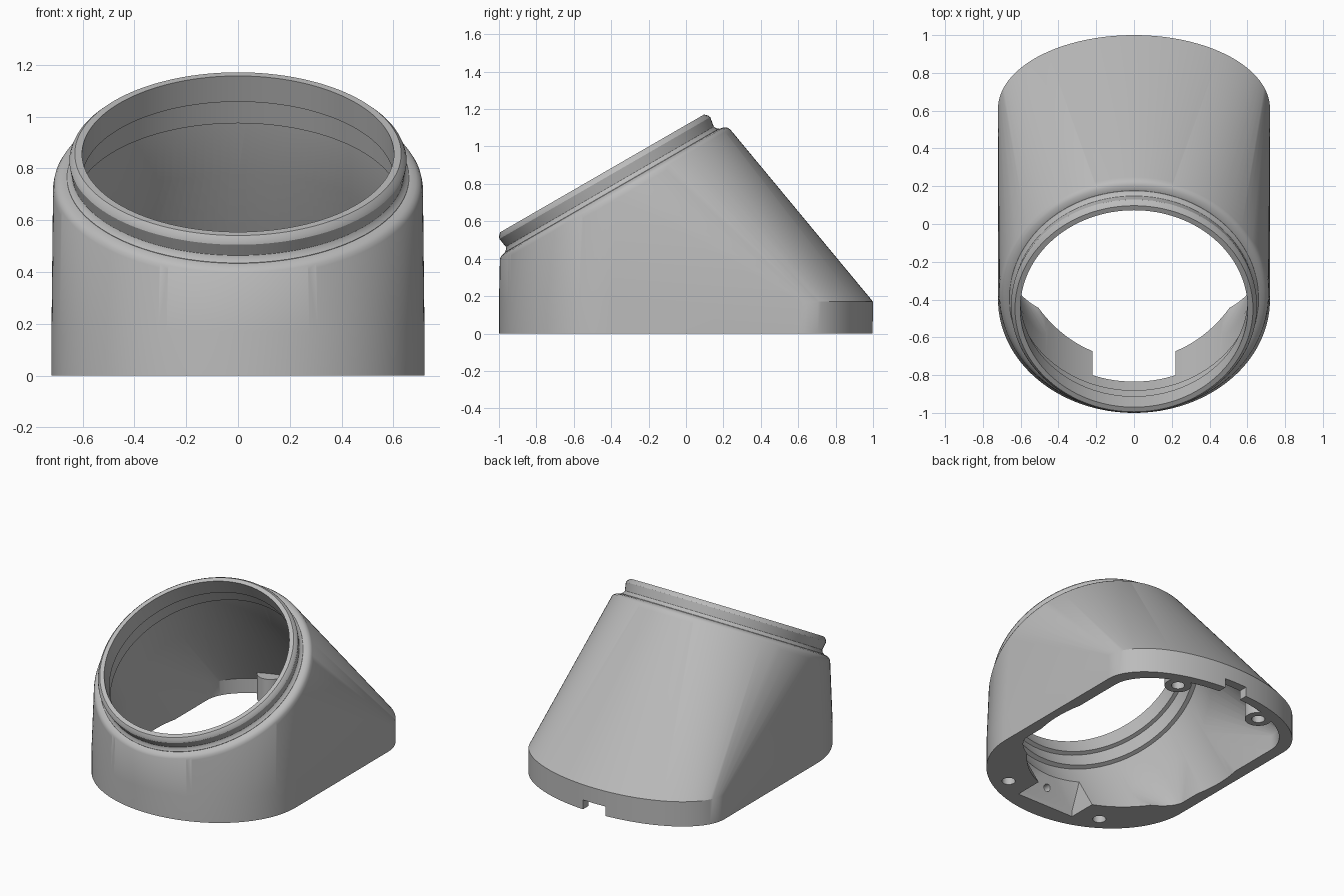
import bpy, bmesh, math
from mathutils import Vector, Matrix

old = bpy.data.objects.get("Cube")
if old:
    bpy.data.objects.remove(old, do_unlink=True)

grey = bpy.data.materials.new("matte grey")
grey.use_nodes = True
grey.diffuse_color = (0.5, 0.5, 0.5, 1)
grey.node_tree.nodes["Principled BSDF"].inputs["Base Color"].default_value = (0.5, 0.5, 0.5, 1)

# Frame of the tilted mouth: local z is the bore axis
MOUTH = Matrix.Translation((0, -0.445, 0.85)) @ Matrix.Rotation(math.radians(30), 4, 'X')
SEG = 128


def finish(name, bm):
    bmesh.ops.recalc_face_normals(bm, faces=bm.faces)
    mesh = bpy.data.meshes.new(name)
    bm.to_mesh(mesh)
    bm.free()
    mesh.materials.append(grey)
    obj = bpy.data.objects.new(name, mesh)
    bpy.context.collection.objects.link(obj)
    return obj


def mouth_circle(r, depth):
    return [MOUTH @ Vector((r * math.cos(t), r * math.sin(t), -depth))
            for t in (2 * math.pi * i / SEG for i in range(SEG))]


def base_outline(w, front_y, front_len, back_y, back_len, z):
    """Elliptical front and back joined by straight sides."""
    half = SEG // 2
    pts = []
    for i in range(half + 1):
        t = math.pi * i / half
        pts.append(Vector((w * math.cos(t), back_y + back_len * math.sin(t), z)))
        pts.append(Vector((w * math.cos(t), front_y - front_len * math.sin(t), z)))
    return pts


def hull(name, pts):
    bm = bmesh.new()
    for p in pts:
        bm.verts.new(p)
    res = bmesh.ops.convex_hull(bm, input=bm.verts)
    junk = set(res["geom_interior"]) | set(res["geom_unused"])
    bmesh.ops.delete(bm, geom=[v for v in junk if isinstance(v, bmesh.types.BMVert)], context='VERTS')
    bmesh.ops.dissolve_limit(bm, angle_limit=0.002, verts=bm.verts, edges=bm.edges)
    return finish(name, bm)


def lathe(name, profile):
    """Capped solid of revolution round the mouth axis from (radius, depth)."""
    bm = bmesh.new()
    rings = [[bm.verts.new(p) for p in mouth_circle(r, d)] for r, d in profile]
    for a, b in zip(rings, rings[1:]):
        for i in range(SEG):
            j = (i + 1) % SEG
            bm.faces.new((a[i], a[j], b[j], b[i]))
    bm.faces.new(rings[0])
    bm.faces.new(rings[-1])
    return finish(name, bm)


def cylinder(name, centre, r, depth, tilt=0):
    bm = bmesh.new()
    bmesh.ops.create_cone(bm, cap_ends=True, segments=32, radius1=r, radius2=r, depth=depth,
                          matrix=Matrix.Translation(centre) @ Matrix.Rotation(tilt, 4, 'X'))
    return finish(name, bm)


def box(name, lo, hi):
    lo, hi = Vector(lo), Vector(hi)
    bm = bmesh.new()
    bmesh.ops.create_cube(bm, size=1, matrix=Matrix.Translation((lo + hi) / 2)
                          @ Matrix.Diagonal((*(hi - lo), 1)))
    return finish(name, bm)


def combine(target, tool, operation):
    mod = target.modifiers.new("join", 'BOOLEAN')
    mod.object, mod.operation, mod.solver = tool, operation, 'EXACT'
    bpy.context.view_layer.objects.active = target
    bpy.ops.object.modifier_apply(modifier=mod.name)
    bpy.data.objects.remove(tool, do_unlink=True)


# Outer body: upright base band drawn up to a rounded, tilted shoulder
outer = [p for z in (0, 0.17) for p in base_outline(0.72, -0.4, 0.6, 0.61, 0.39, z)]
for r, d in ((0.714, 0.15), (0.71, 0.13), (0.702, 0.116), (0.688, 0.106), (0.665, 0.1)):
    outer += mouth_circle(r, d)
body = hull("housing", outer)

# Collar round the mouth, slightly undercut below its chamfered lip
combine(body, lathe("collar", [(0.63, -0.007), (0.645, 0.008), (0.651, 0.022), (0.642, 0.075),
                               (0.648, 0.088), (0.66, 0.098), (0.66, 0.2)]), 'UNION')

# Hollow back, and a stepped bore that runs right down to the base
cavity = [p for z in (-0.01, 0.1) for p in base_outline(0.64, -0.28, 0.25, 0.58, 0.36, z)]
combine(body, hull("cavity", cavity + mouth_circle(0.655, 0.44)), 'DIFFERENCE')
combine(body, lathe("bore", [(0.602, -0.05), (0.602, 0.108), (0.63, 0.109), (0.63, 0.22),
                             (0.66, 0.221), (0.66, 1.2)]), 'DIFFERENCE')

# Front pocket with a sloping wall and a hole in it, and the cable notch at the back
pocket = [Vector((x, y, z)) for z in (-0.1, 0.22) for x in (-0.22, 0.22) for y in (-0.5, -0.8)]
pocket += [Vector((x, -0.87, z)) for z in (-0.1, 0.04) for x in (-0.22, 0.22)]
for i in range(-8, 9):
    t = i / 8
    pocket.append(Vector((0.22 * t, -0.83 + 0.03 * t * t, 0.22)))
combine(body, hull("pocket", pocket), 'DIFFERENCE')
combine(body, cylinder("pocket_hole", (0, -0.86, 0.12), 0.025, 0.12, math.pi / 2), 'DIFFERENCE')
combine(body, box("notch", (-0.085, 0.8, -0.1), (0.085, 1.1, 0.065)), 'DIFFERENCE')

# Screw bosses at the back, screw holes at all four corners
for x in (-0.33, 0.33):
    combine(body, cylinder("boss", (x, 0.825, 0.085), 0.085, 0.17), 'UNION')
    combine(body, cylinder("back_hole", (x, 0.825, 0), 0.042, 0.2), 'DIFFERENCE')
    combine(body, cylinder("front_hole", (1.13 * x, -0.785, 0), 0.042, 0.2), 'DIFFERENCE')

bpy.ops.object.select_all(action='DESELECT')
body.select_set(True)
bpy.context.view_layer.objects.active = body
bpy.ops.object.shade_smooth_by_angle(angle=math.radians(28))
